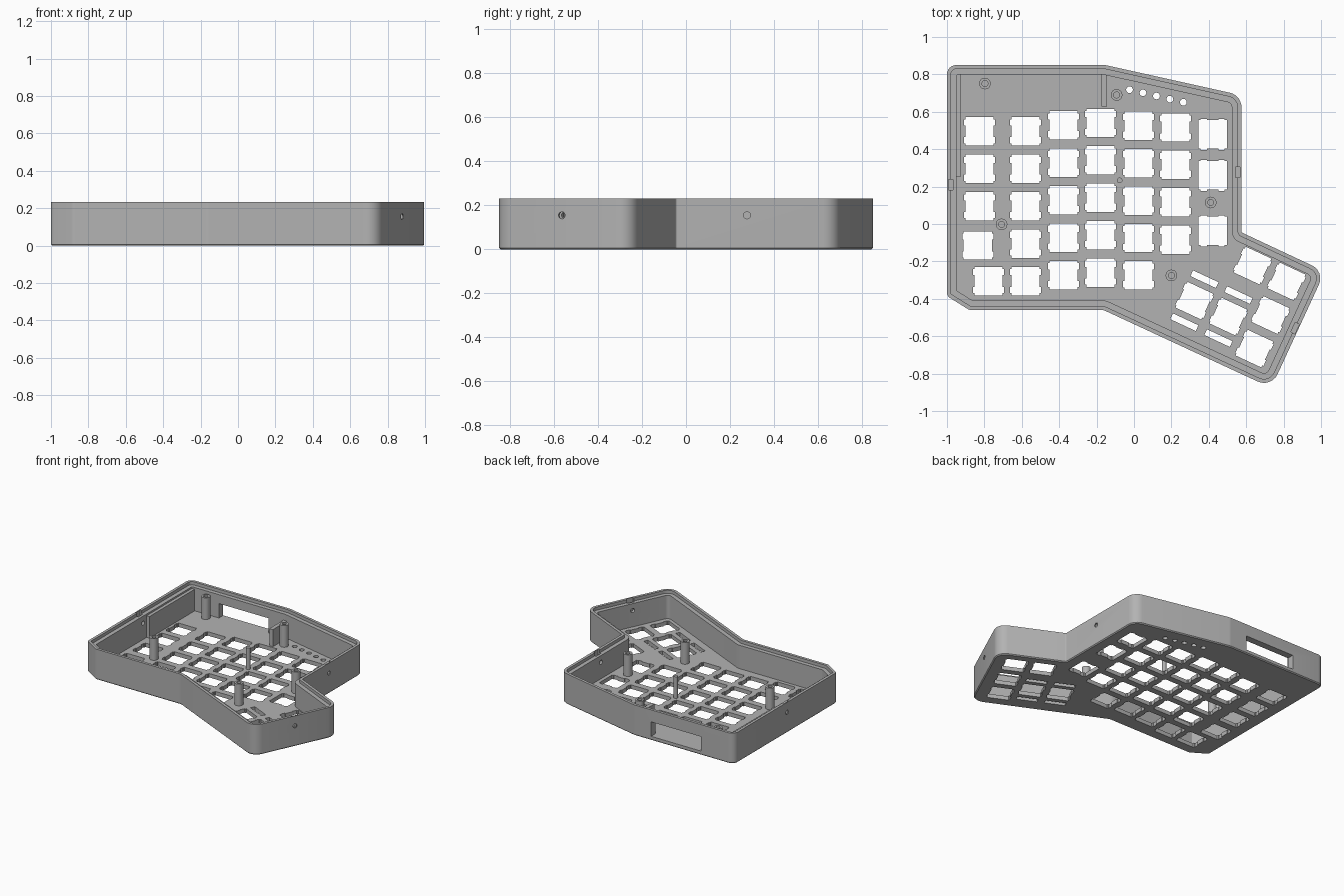
import bpy, bmesh, math
from mathutils import Vector, Matrix

if "Cube" in bpy.data.objects:
    bpy.data.objects.remove(bpy.data.objects["Cube"], do_unlink=True)

grey = bpy.data.materials.new("Case Grey")
grey.use_nodes = True
grey.diffuse_color = (0.45, 0.45, 0.45, 1)
grey.node_tree.nodes["Principled BSDF"].inputs["Base Color"].default_value = (0.45, 0.45, 0.45, 1)

HEIGHT, LEDGE, FLOOR, WALL, LIP = 0.232, 0.208, 0.03, 0.052, 0.021
TILT = math.radians(-25)

# Sharp case corners, anticlockwise: x, y, rounding radius
CORNERS = [(-1, 0.85, 0.05), (-1, -0.385, 0.03), (-0.88, -0.46, 0.04), (-0.163, -0.46, 0.04),
           (0.734, -0.876, 0.08), (1.021, -0.254, 0.077), (0.575, -0.045, 0.01),
           (0.575, 0.688, 0.08), (-0.155, 0.85, 0.08)]


def outline(inset, steps=6):
    """Case outline moved inward, with rounded corners."""
    pts = [Vector(c[:2]) for c in CORNERS]
    n, loop = len(pts), []
    for i, p in enumerate(pts):
        a, b = (p - pts[i - 1]).normalized(), (pts[(i + 1) % n] - p).normalized()
        na, nb = Vector((-a.y, a.x)), Vector((-b.y, b.x))
        turn = a.cross(b)
        side = 1 if turn > 0 else -1
        r = max(CORNERS[i][2] - side * inset, 0.008)
        miter = (na + nb) / (1 + na.dot(nb))
        centre = p + miter * (inset + side * r)
        sweep = math.asin(max(-1, min(1, turn)))
        for k in range(steps + 1):
            d = Matrix.Rotation(sweep * k / steps, 2) @ na
            loop.append(centre - d * side * r)
    return loop


def place(points, x, y, angle=0):
    rot = Matrix.Rotation(angle, 2)
    return [rot @ Vector(p) + Vector((x, y)) for p in points]


def rect(w, h):
    return [(-w / 2, -h / 2), (w / 2, -h / 2), (w / 2, h / 2), (-w / 2, h / 2)]


def circle(r, n=20):
    return [(r * math.cos(math.tau * k / n), r * math.sin(math.tau * k / n)) for k in range(n)]


def prism(name, loops, z0, z1, chamfer=0):
    """Extrude a flat shape; loops after the first are holes."""
    bm = bmesh.new()
    rings = []
    for loop in loops:
        vs = [bm.verts.new((p[0], p[1], z0)) for p in loop]
        rings.append([bm.edges.new((vs[i - 1], vs[i])) for i in range(len(vs))])
    bmesh.ops.triangle_fill(bm, use_beauty=True, edges=bm.edges[:], normal=(0, 0, 1))
    new = bmesh.ops.extrude_face_region(bm, geom=bm.faces[:])["geom"]
    bmesh.ops.translate(bm, vec=(0, 0, z1 - z0),
                        verts=[g for g in new if isinstance(g, bmesh.types.BMVert)])
    bmesh.ops.recalc_face_normals(bm, faces=bm.faces[:])
    if chamfer:
        rim = [e for e in rings[0] if e.is_valid]
        bmesh.ops.bevel(bm, geom=rim, offset=chamfer, segments=1, affect='EDGES')
    mesh = bpy.data.meshes.new(name)
    bm.to_mesh(mesh)
    bm.free()
    mesh.materials.append(grey)
    obj = bpy.data.objects.new(name, mesh)
    bpy.context.collection.objects.link(obj)
    return obj


def activate(obj):
    bpy.ops.object.select_all(action='DESELECT')
    obj.select_set(True)
    bpy.context.view_layer.objects.active = obj


def smooth(obj):
    activate(obj)
    bpy.ops.object.shade_smooth_by_angle(angle=math.radians(25))


def cut(obj, cutters):
    activate(obj)
    for c in cutters:
        mod = obj.modifiers.new("cut", 'BOOLEAN')
        mod.operation, mod.solver, mod.object = 'DIFFERENCE', 'EXACT', c
        bpy.ops.object.modifier_apply(modifier=mod.name)


# Switch opening: square with clip notches on both sides
half, ear, low, high = 0.076, 0.083, 0.031, 0.064
right_side = [(half, -half), (half, -high), (ear, -high), (ear, -low), (half, -low),
              (half, low), (ear, low), (ear, high), (half, high), (half, half)]
SWITCH = right_side + [(-x, -y) for x, y in right_side]

# Main key grid: column x, first row y, number of rows
holes = []
for x, top, rows in [(-0.826, 0.495, 3), (-0.58, 0.495, 5), (-0.377, 0.527, 5),
                     (-0.179, 0.54, 5), (0.024, 0.525, 5), (0.222, 0.516, 4)]:
    holes += [place(SWITCH, x, top - 0.2 * r) for r in range(rows)]
holes += [place(SWITCH, -0.835, -0.115), place(SWITCH, -0.778, -0.305)]
holes += [place(SWITCH, 0.42, y, math.pi / 2) for y in (0.479, 0.26, -0.037)]

# Thumb cluster, with stabiliser slots beside the two long keys
for x, y in [(0.634, -0.222), (0.816, -0.307), (0.73, -0.487), (0.644, -0.666)]:
    holes.append(place(SWITCH, x, y, TILT))
for x, y in [(0.505, -0.495), (0.323, -0.41)]:
    holes.append(place(SWITCH, x, y, TILT))
    for s in (-1, 1):
        slot = [(px, py + s * 0.127) for px, py in rect(0.15, 0.034)]
        holes.append(place(slot, x, y, TILT))

# Row of indicator holes
holes += [place(circle(0.018), -0.024 + 0.072 * k, 0.718 - 0.0168 * k) for k in range(5)]

prism("key_plate", [outline(WALL)] + holes, 0, FLOOR)

# Side walls and the raised outer lip
wall = prism("side_wall", [outline(0), outline(WALL)], 0, LEDGE, chamfer=0.007)
lip = prism("outer_lip", [outline(0), outline(LIP)], LEDGE, HEIGHT)

# Cutters: rear port window, screw holes and nut slots
window = prism("window_cutter", [place(rect(0.42, 0.3), -0.51, 0.85)], FLOOR, 0.14)
cutters, slots = [window], []
for x, y, angle in [(-1, 0.21, math.pi), (0.575, 0.277, 0), (0.878, -0.565, TILT)]:
    bpy.ops.mesh.primitive_cylinder_add(vertices=20, radius=0.016, depth=0.16,
                                        location=(x, y, 0.155), rotation=(0, math.pi / 2, angle))
    hole = bpy.context.object
    hole.name = "screw_cutter"
    cutters.append(hole)
    pocket = [(px - 0.019, py) for px, py in rect(0.024, 0.056)]
    slots.append(prism("nut_cutter", [place(pocket, x, y, angle)], 0.13, 0.3))
cut(wall, cutters + slots)
cut(lip, slots)
for c in cutters + slots:
    bpy.data.objects.remove(c, do_unlink=True)
smooth(wall)
smooth(lip)

# Board compartment: thick left rail and divider
prism("left_rail", [place(rect(0.026, 0.55), -0.937, 0.528)], FLOOR, 0.195)
prism("port_divider", [place(rect(0.03, 0.18), -0.16, 0.718)], FLOOR, 0.16)

# Screw posts and the slim support pin
for x, y in [(-0.797, 0.751), (-0.093, 0.69), (-0.708, -0.002), (0.41, 0.115), (0.2, -0.275)]:
    smooth(prism("screw_post", [place(circle(0.031), x, y), place(circle(0.016), x, y)],
                 FLOOR, 0.195))
smooth(prism("support_pin", [place(circle(0.015), -0.077, 0.233)], FLOOR, 0.195))
